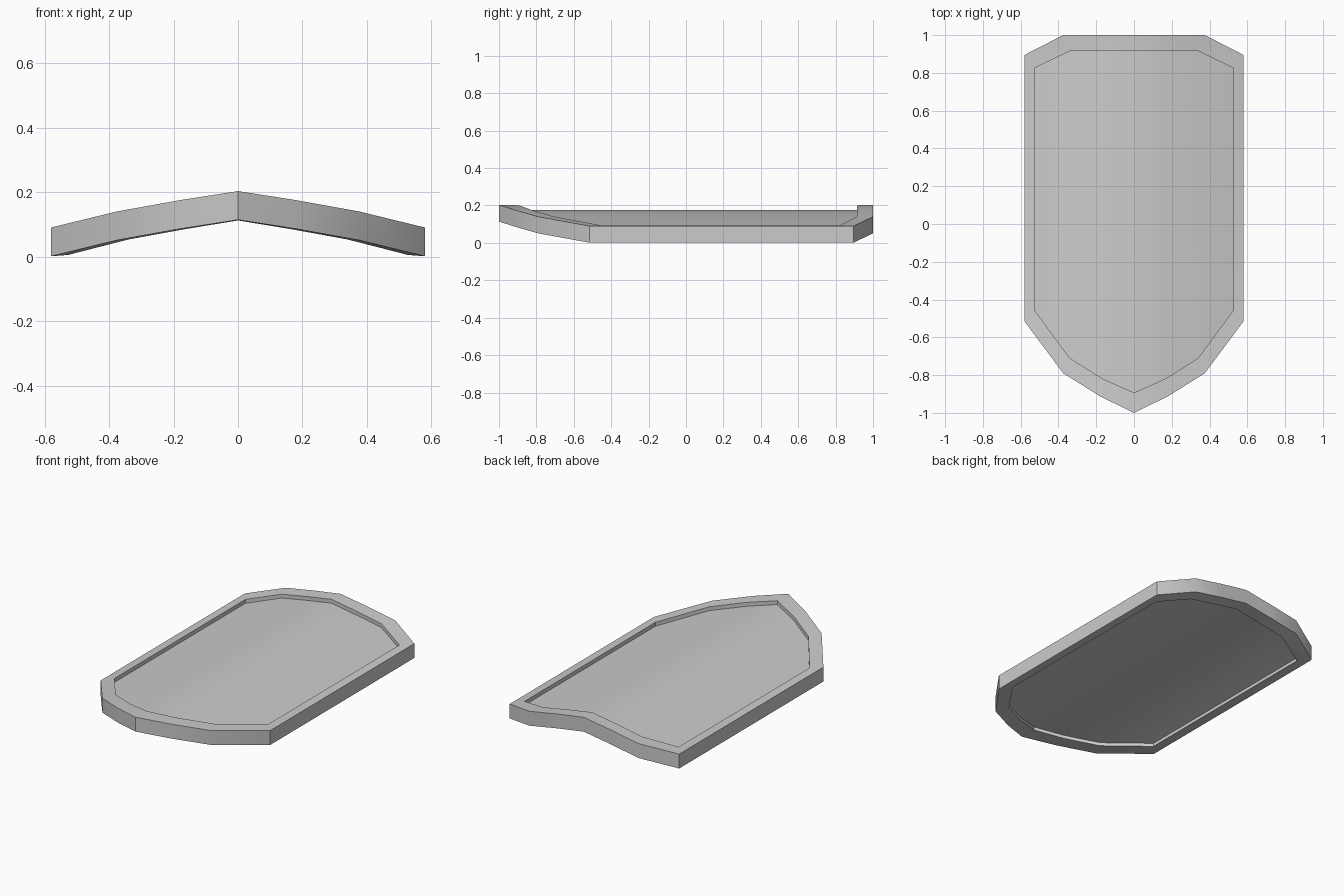
import bpy, bmesh, math

if "Cube" in bpy.data.objects:
    bpy.data.objects.remove(bpy.data.objects["Cube"])

# half outlines, centre to side: (x, y front, y back, z of upper face)
OUTER = [(0, -1.0, 1.0, 0.203), (0.18, -0.912, 1.0, 0.175),
         (0.375, -0.79, 1.0, 0.14), (0.58, -0.515, 0.895, 0.09)]
INNER = [(0, -0.893, 0.915, 0.201), (0.165, -0.82, 0.915, 0.174),
         (0.34, -0.71, 0.915, 0.142), (0.527, -0.455, 0.825, 0.094)]
THICK = 0.089
RECESS_TOP = 0.024
RECESS_BOTTOM = 0.02


def ring(bm, half, drop):
    """Full mirrored loop of 14 vertices, lowered by drop."""
    right = [(x, f, z) for x, f, b, z in half] + [(x, b, z) for x, f, b, z in reversed(half)]
    left = [(-x, y, z) for x, y, z in reversed(right) if x > 0]
    # left runs back to front, continuing the loop
    left = [(-x, b, z) for x, f, b, z in half[1:]] + [(-x, f, z) for x, f, b, z in reversed(half[1:])]
    return [bm.verts.new((x, y, z - drop)) for x, y, z in right + left]


bm = bmesh.new()
# panel top, rim top, outer wall, rim underside, panel underside
loops = [ring(bm, INNER, RECESS_TOP), ring(bm, INNER, 0), ring(bm, OUTER, 0),
         ring(bm, OUTER, THICK), ring(bm, INNER, THICK), ring(bm, INNER, THICK - RECESS_BOTTOM)]
n = len(loops[0])
for a, b in zip(loops, loops[1:]):
    for i in range(n):
        j = (i + 1) % n
        bm.faces.new((a[i], b[i], b[j], a[j]))

# recessed panel strips running front to back
for loop in (loops[0], loops[-1]):
    for i in range(-3, 3):
        bm.faces.new([loop[k % n] for k in (i, i + 1, 6 - i, 7 - i)])

bmesh.ops.recalc_face_normals(bm, faces=bm.faces)
mesh = bpy.data.meshes.new("shield_body")
bm.to_mesh(mesh)
bm.free()
shield = bpy.data.objects.new("shield_body", mesh)
bpy.context.collection.objects.link(shield)
bpy.context.view_layer.objects.active = shield
shield.select_set(True)
bpy.ops.object.shade_smooth_by_angle(angle=math.radians(30))
